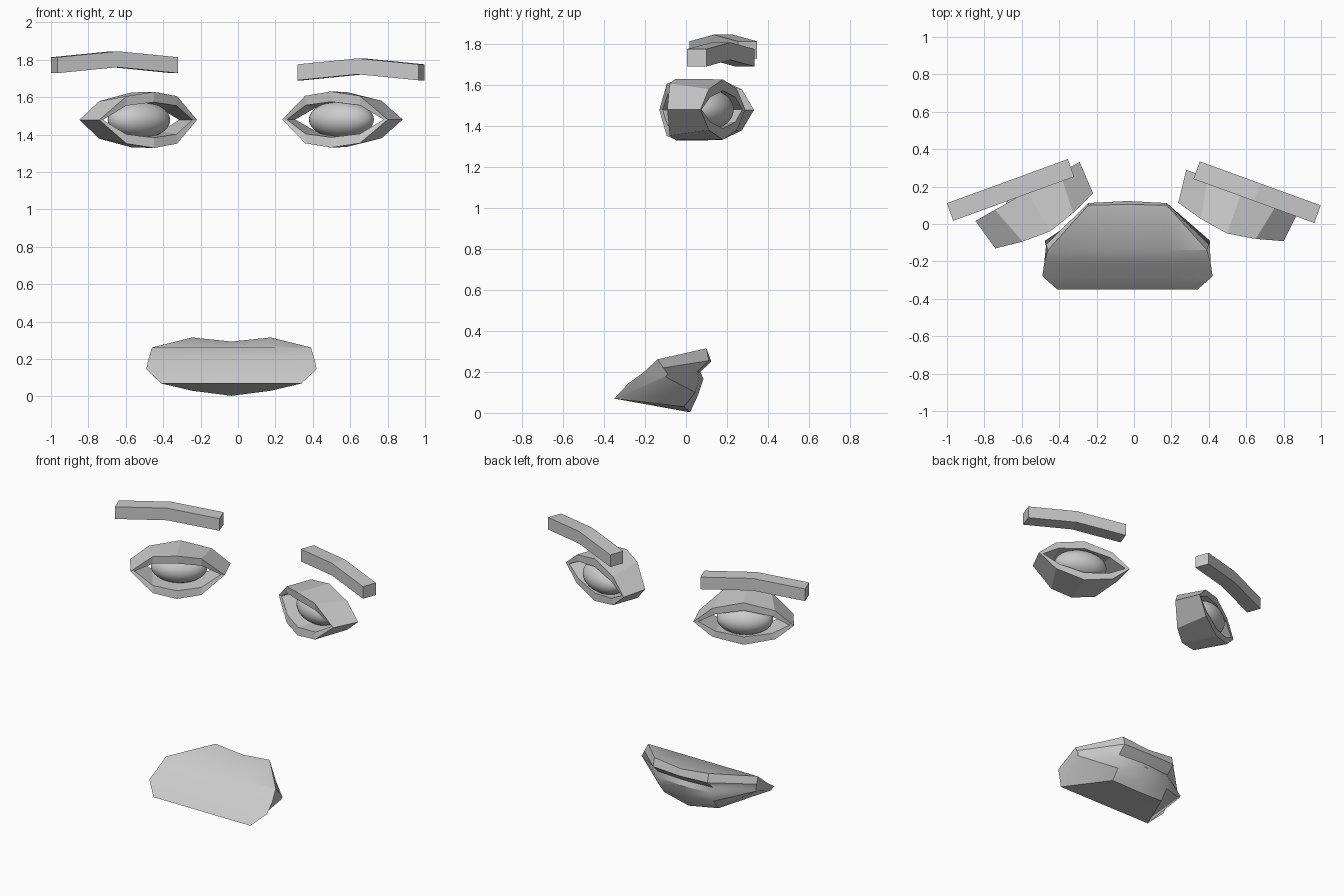
import bpy, bmesh, math
from mathutils import Matrix

if "Cube" in bpy.data.objects:
    bpy.data.objects.remove(bpy.data.objects["Cube"])


def loft(name, rings, closed_rings=False, mat=None, caps=False, smooth=None):
    """Join equal-length closed loops; closed_rings joins last loop to first."""
    bm = bmesh.new()
    vs = [[bm.verts.new(p) for p in r] for r in rings]
    n, m = len(rings), len(rings[0])
    for i in range(n if closed_rings else n - 1):
        a, b = vs[i], vs[(i + 1) % n]
        for j in range(m):
            k = (j + 1) % m
            bm.faces.new((a[j], a[k], b[k], b[j]))
    if caps:
        bm.faces.new(vs[0])
        bm.faces.new(vs[-1])
    bmesh.ops.remove_doubles(bm, verts=bm.verts, dist=0.0005)
    bmesh.ops.recalc_face_normals(bm, faces=bm.faces)
    me = bpy.data.meshes.new(name)
    bm.to_mesh(me)
    bm.free()
    ob = bpy.data.objects.new(name, me)
    bpy.context.collection.objects.link(ob)
    if mat:
        ob.matrix_world = mat
    if smooth:
        bpy.context.view_layer.objects.active = ob
        ob.select_set(True)
        bpy.ops.object.shade_smooth_by_angle(angle=math.radians(smooth))
        ob.select_set(False)
    return ob


def almond(w, wq, hq, h, y_corner, y_q, y_mid):
    """Eight-point almond loop, symmetric about both axes."""
    return [(-w, y_corner, 0), (-wq, y_q, hq), (0, y_mid, h), (wq, y_q, hq),
            (w, y_corner, 0), (wq, y_q, -hq), (0, y_mid, -h), (-wq, y_q, -hq)]


def eye(side, x, y, z, angle):
    mat = Matrix.Translation((x, y, z)) @ Matrix.Rotation(math.radians(angle), 4, 'Z')
    # eyelids: open almond tube, flat at the face side, bowed at the rear
    loft(side + "_eyelids", [
        almond(.32, .20, .10, .147, 0, 0, 0),
        almond(.30, .155, .127, .15, -.18, -.22, -.245),
        almond(.275, .155, .076, .095, -.175, -.215, -.24),
        almond(.29, .18, .06, .092, -.005, 0, 0)], closed_rings=True, mat=mat)
    # eyeball
    bpy.ops.mesh.primitive_uv_sphere_add(segments=32, ring_count=16, radius=1)
    ball = bpy.context.object
    ball.name = side + "_eyeball"
    ball.matrix_world = mat @ Matrix.Translation((0, -.08, 0)) @ Matrix.Diagonal((.18, .12, .1, 1))
    bpy.ops.object.shade_smooth()
    ball.select_set(False)


def brow(side, x, y, z, angle):
    mat = Matrix.Translation((x, y, z)) @ Matrix.Rotation(math.radians(angle), 4, 'Z')
    rings = [[(u, v, w + lift) for v, w in ((-.05, 0), (.05, 0), (.05, .085), (-.05, .085))]
             for u, lift in ((-.344, 0), (0, .032), (.344, 0))]
    loft(side + "_eyebrow", rings, mat=mat, caps=True)


eye("left", -.569, .174, 1.478, 29.5)
eye("right", .58, .18, 1.48, -20)
brow("left", -.66, .182, 1.728, 20)
brow("right", .658, .17, 1.69, -20)

# mouth: half cross-sections (x, y, z) from the middle to the corner
# order: lip top, upper lip, parting line, lower lip, chin edge, then the sloped rear
rear = [(-.35, .07), (-.28, .145), (-.21, .195), (-.14, .26)]
centre = [(.105, .293), (.123, .25), (.07, .2), (.085, .165), (.06, .09), (.02, .003)]
peak = [(.10, .315), (.112, .255), (.055, .2), (.065, .165), (.045, .10), (-.01, .03)]
corner = [(.425, -.139, .261), (.435, -.11, .22), (.442, -.09, .19),
          (.44, -.095, .182), (.44, -.10, .176), (.376, -.348, .069)]
rear_x = (.375, .455, .445, .425)


def section(x, pts):
    s = x / .21
    return [(x, *p) for p in pts] + [(rx * .5 * s, *p) for rx, p in zip(rear_x, rear)]


half = [section(0, centre), section(.21, peak),
        corner + [(rx, *p) for rx, p in zip(rear_x, rear)]]
rings = [[(-x, y, z) for x, y, z in r] for r in half[:0:-1]] + half
loft("mouth", rings, mat=Matrix.Translation((-.035, 0, 0)), caps=True, smooth=35)
